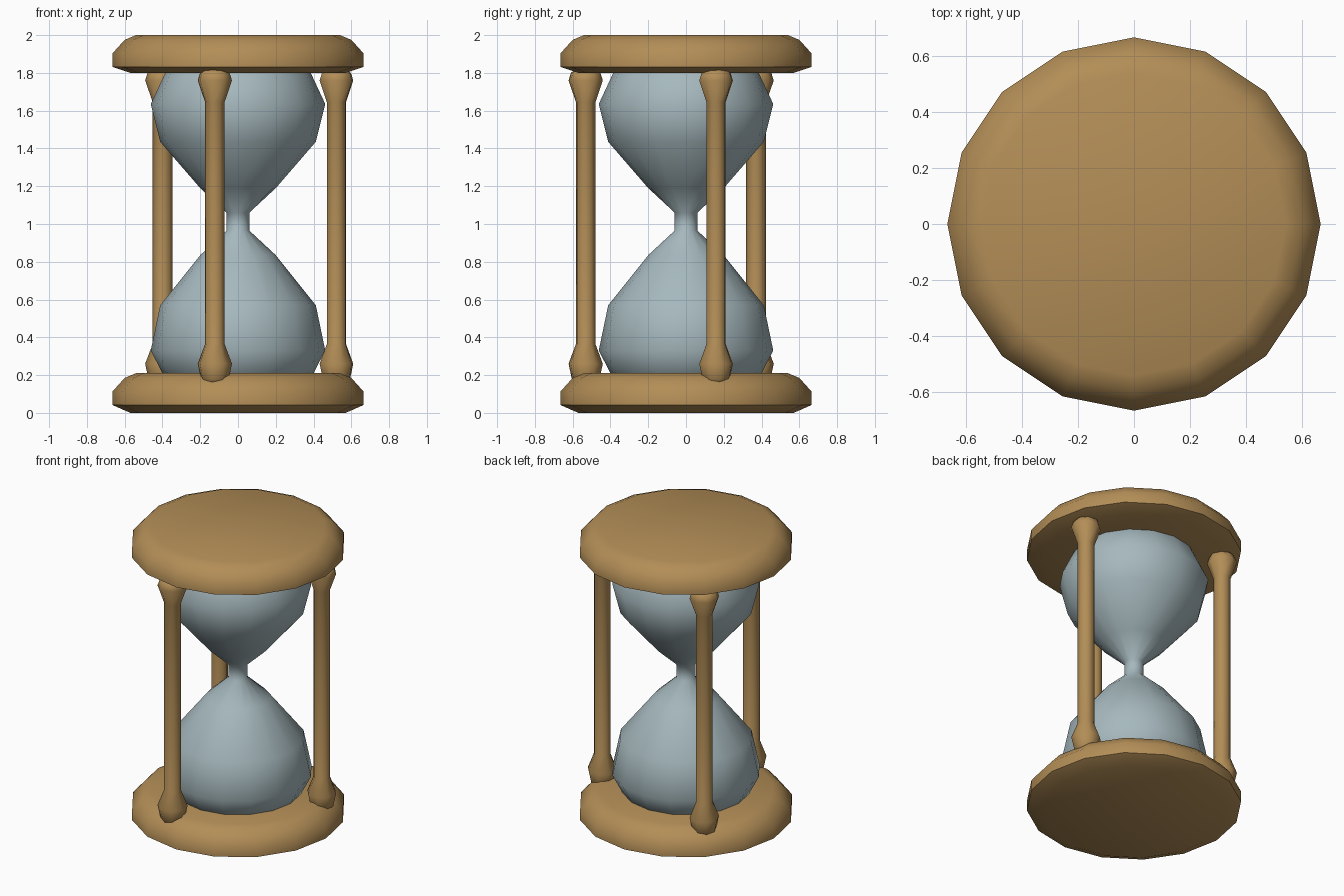
import bpy
from math import cos, sin, pi, radians

old = bpy.data.objects.get("Cube")
if old:
    bpy.data.objects.remove(old, do_unlink=True)


def material(name, rgb):
    m = bpy.data.materials.new(name)
    m.use_nodes = True
    color = (*rgb, 1)
    m.diffuse_color = color
    m.node_tree.nodes["Principled BSDF"].inputs["Base Color"].default_value = color
    return m


wood = material("warm wood", (0.45, 0.27, 0.095))
glass = material("pale blue glass", (0.38, 0.48, 0.51))


def lathe(name, profile, sides, mat, center=(0, 0), turn=0.0, angle=60):
    """Revolve a bottom-to-top (radius, height) profile and cap both ends."""
    verts = [(r * cos(turn + 2 * pi * i / sides), r * sin(turn + 2 * pi * i / sides), z)
             for r, z in profile for i in range(sides)]
    faces = [(k * sides + i, k * sides + (i + 1) % sides,
              (k + 1) * sides + (i + 1) % sides, (k + 1) * sides + i)
             for k in range(len(profile) - 1) for i in range(sides)]
    top = (len(profile) - 1) * sides
    faces += [tuple(reversed(range(sides))), tuple(range(top, top + sides))]
    mesh = bpy.data.meshes.new(name)
    mesh.from_pydata(verts, [], faces)
    mesh.materials.append(mat)
    obj = bpy.data.objects.new(name, mesh)
    obj.location = (*center, 0)
    bpy.context.collection.objects.link(obj)
    bpy.ops.object.select_all(action="DESELECT")
    obj.select_set(True)
    bpy.context.view_layer.objects.active = obj
    bpy.ops.object.shade_smooth_by_angle(angle=radians(angle))
    return obj


# Round end plates with a soft upper rim
plate = [(0.57, 0), (0.665, 0.042), (0.665, 0.113), (0.6, 0.185), (0.54, 0.21)]
lathe("bottom_plate", plate, 16, wood)
lathe("top_plate", [(r, z + 1.79 + 0.01 * (z < 0.01)) for r, z in plate], 16, wood)

# Two glass bulbs joined by a narrow neck
bulbs = [(0.3, 0.12), (0.4, 0.21), (0.462, 0.33), (0.412, 0.57), (0.2, 0.835),
         (0.06, 0.965), (0.06, 1.06), (0.2, 1.19), (0.412, 1.435),
         (0.462, 1.635), (0.385, 1.8), (0.3, 1.88)]
lathe("glass_bulbs", bulbs, 16, glass)

# Three turned posts with knobbed ends
post = [(0.055, 0.15), (0.075, 0.178), (0.093, 0.26), (0.053, 0.365),
        (0.053, 1.645), (0.093, 1.76), (0.08, 1.8), (0.055, 1.82)]
for n in range(3):
    a = radians(-103 + 120 * n)
    lathe("post_%d" % (n + 1), post, 8, wood, (0.545 * cos(a), 0.545 * sin(a)), a)
